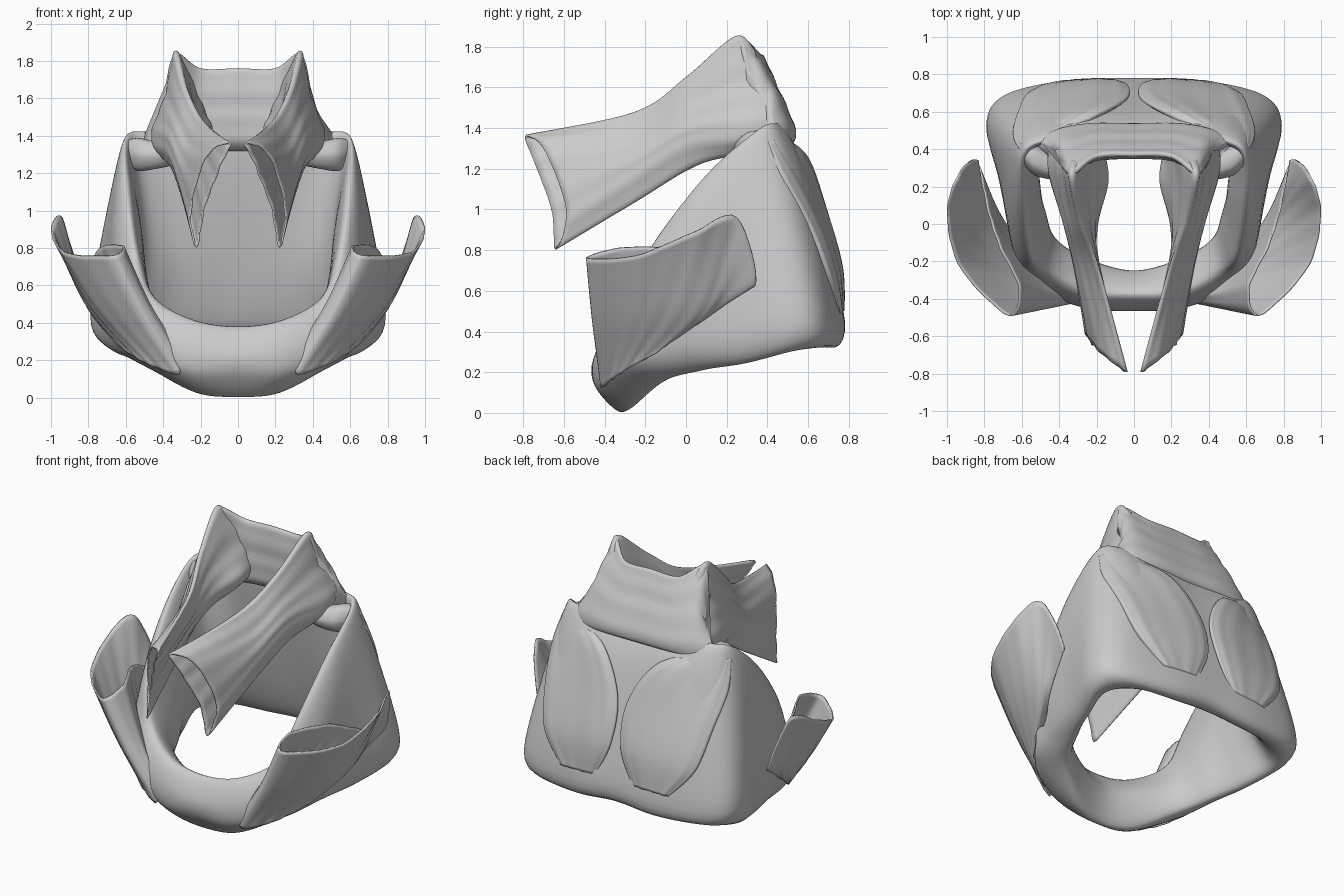
import bpy, bmesh, math
from mathutils import Vector


def spline(pts, n, closed):
    """Catmull-Rom curve through pts, n steps per span."""
    m, out = len(pts), []
    get = lambda i: pts[i % m] if closed else pts[max(0, min(m - 1, i))]
    for i in range(m if closed else m - 1):
        a, b, c, d = (get(i + k) for k in (-1, 0, 1, 2))
        for s in range(n):
            t = s / n
            out.append(0.5 * (2 * b + (c - a) * t + (2 * a - 5 * b + 4 * c - d) * t * t
                              + (3 * b - a - 3 * c + d) * t ** 3))
    if not closed:
        out.append(pts[-1].copy())
    return out


def loft(name, sections, ring=False, caps=(False, False), n=8, fibre=0.0, flip=False):
    """Smooth skin through closed loops; ring=True joins the last loop to the first."""
    sx = -1 if flip else 1
    loops = [[Vector((p[0] * sx, p[1], p[2])) for p in s] for s in sections]
    loops = [spline(l, n, True) for l in loops]
    cols = [spline([l[j] for l in loops], n, ring) for j in range(len(loops[0]))]
    nu, nv = len(cols[0]), len(cols)
    bm = bmesh.new()
    g = [[bm.verts.new(cols[j][i]) for j in range(nv)] for i in range(nu)]
    for i in range(nu if ring else nu - 1):
        for j in range(nv):
            bm.faces.new((g[i][j], g[(i + 1) % nu][j],
                          g[(i + 1) % nu][(j + 1) % nv], g[i][(j + 1) % nv]))
    if caps[0]:
        bm.faces.new(g[0])
    if caps[1]:
        bm.faces.new(g[-1])
    bmesh.ops.recalc_face_normals(bm, faces=bm.faces)
    bm.normal_update()
    # muscle fibres: faint ripples running along the loft
    if fibre:
        offs = [(v, v.normal * fibre * (math.sin(j * 1.5) + 0.5 * math.sin(j * 0.7 + i * 0.05)))
                for i, row in enumerate(g) for j, v in enumerate(row)]
        for v, o in offs:
            v.co += o
    me = bpy.data.meshes.new(name)
    bm.to_mesh(me)
    bm.free()
    for p in me.polygons:
        p.use_smooth = True
    ob = bpy.data.objects.new(name, me)
    bpy.context.collection.objects.link(ob)
    return ob


def pair(name, sections, wall=0.0, **kw):
    for side, flip in (("right", False), ("left", True)):
        ob = loft(f"{name}_{side}", sections, flip=flip, **kw)
        if wall:
            m = ob.modifiers.new("wall", "SOLIDIFY")
            m.thickness = wall


def mirror_x(s):
    return [(-p[0], p[1], p[2]) for p in s]


# Signet-shaped ring: half the stations front to back
# each is bottom, outer low, outer high, top, inner
half = [
    [(0, -.31, .005), (0, -.44, .12), (0, -.46, .25), (0, -.37, .38), (0, -.25, .2)],
    [(.22, -.26, .03), (.28, -.42, .13), (.3, -.43, .3), (.25, -.35, .42), (.22, -.2, .25)],
    [(.45, -.1, .16), (.55, -.28, .23), (.57, -.3, .42), (.46, -.25, .55), (.41, -.1, .35)],
    [(.55, .1, .22), (.64, -.05, .31), (.65, -.11, .68), (.54, -.17, .8), (.47, .05, .5)],
    [(.61, .3, .27), (.72, .25, .37), (.67, .13, 1.0), (.58, .1, 1.15), (.5, .2, .7)],
    [(.64, .5, .33), (.79, .53, .44), (.65, .41, 1.22), (.58, .35, 1.36), (.5, .4, .75)],
    [(.48, .62, .36), (.69, .69, .43), (.53, .55, 1.2), (.48, .43, 1.4), (.36, .5, .75)],
    [(.22, .66, .36), (.35, .77, .43), (.3, .59, 1.2), (.25, .43, 1.39), (.18, .53, .75)],
    [(0, .66, .37), (0, .78, .46), (0, .58, 1.2), (0, .43, 1.38), (0, .54, .75)],
]
loft("ring_cartilage", half + [mirror_x(s) for s in half[-2:0:-1]], ring=True)

# Flared open side muscles rising from the ring front
wing = [
    [(.31, -.42, .13), (.44, -.37, .16), (.56, -.28, .22), (.67, -.12, .31),
     (.62, -.1, .36), (.52, -.23, .35), (.43, -.32, .35), (.35, -.39, .3)],
    [(.52, -.46, .45), (.71, -.3, .46), (.81, -.09, .5), (.82, .1, .52),
     (.74, .1, .47), (.68, -.05, .54), (.59, -.2, .56), (.48, -.37, .52)],
    [(.67, -.49, .76), (.92, -.25, .77), (1.0, .03, .88), (.95, .25, .96),
     (.84, .34, .62), (.78, .1, .73), (.72, -.1, .81), (.61, -.34, .81)],
]
pair("flared_side_muscle", wing, wall=.01, fibre=.002)

# Hollow forward bands, open at the front end
band = [
    [(.04, -.79, 1.36), (.17, -.7, 1.3), (.26, -.59, 1.0),
     (.22, -.64, .80), (.18, -.66, 1.0), (.10, -.74, 1.22)],
    [(.19, -.25, 1.48), (.27, -.25, 1.35), (.32, -.25, 1.2),
     (.28, -.25, 1.03), (.22, -.25, 1.2), (.18, -.25, 1.35)],
    [(.28, 0, 1.65), (.34, 0, 1.5), (.38, 0, 1.35),
     (.33, .03, 1.2), (.2, 0, 1.33), (.22, 0, 1.5)],
    [(.33, .24, 1.85), (.39, .25, 1.6), (.46, .27, 1.38),
     (.35, .22, 1.26), (.14, .22, 1.4), (.22, .22, 1.58)],
    [(.31, .33, 1.79), (.39, .39, 1.6), (.46, .4, 1.4),
     (.35, .4, 1.3), (.16, .36, 1.4), (.2, .36, 1.6)],
]
pair("forward_band", band, caps=(False, True), wall=.01, fibre=.003)

# Upper back wall bridging the two peaks
wall_half = [
    [(0, .37, 1.76), (0, .46, 1.58), (0, .54, 1.35), (0, .38, 1.34), (0, .35, 1.55)],
    [(.2, .36, 1.76), (.2, .46, 1.58), (.24, .54, 1.35), (.22, .37, 1.33), (.2, .34, 1.55)],
    [(.33, .27, 1.84), (.36, .42, 1.62), (.42, .51, 1.35), (.4, .36, 1.28), (.31, .31, 1.6)],
    [(.38, .3, 1.68), (.43, .4, 1.52), (.54, .44, 1.35), (.5, .36, 1.26), (.41, .32, 1.42)],
]
loft("upper_back_wall", [mirror_x(s) for s in wall_half[:0:-1]] + wall_half,
     caps=(True, True), fibre=.003)

# Short side processes linking the peaks to the ring shoulders
def disc(x, y, z, r):
    return [(x, y + r * math.cos(a), z + r * math.sin(a))
            for a in (k * math.pi / 3 for k in range(6))]

pair("shoulder_process", [disc(.3, .32, 1.34, .09), disc(.42, .31, 1.3, .075),
                          disc(.53, .35, 1.3, .09), disc(.59, .39, 1.31, .07)],
     caps=(True, True))

# Fan-shaped pads on the back plate, narrowing to the shoulders
def strip(a, b, t):
    a, b = Vector(a), Vector(b)
    out = Vector((.15, 1, .25)).normalized() * t
    q = (b - a) * .2
    return [a, a + q + out, b - q + out, b, b - q - out, a + q - out]

pair("back_fan_muscle", [
    strip((.48, .45, 1.36), (.62, .4, 1.33), .03),
    strip((.2, .58, 1.26), (.65, .48, 1.15), .04),
    strip((.04, .67, 1.0), (.62, .6, .93), .04),
    strip((.04, .745, .72), (.56, .7, .68), .035),
    strip((.14, .765, .5), (.4, .755, .49), .015)],
     caps=(True, True), fibre=.002)
